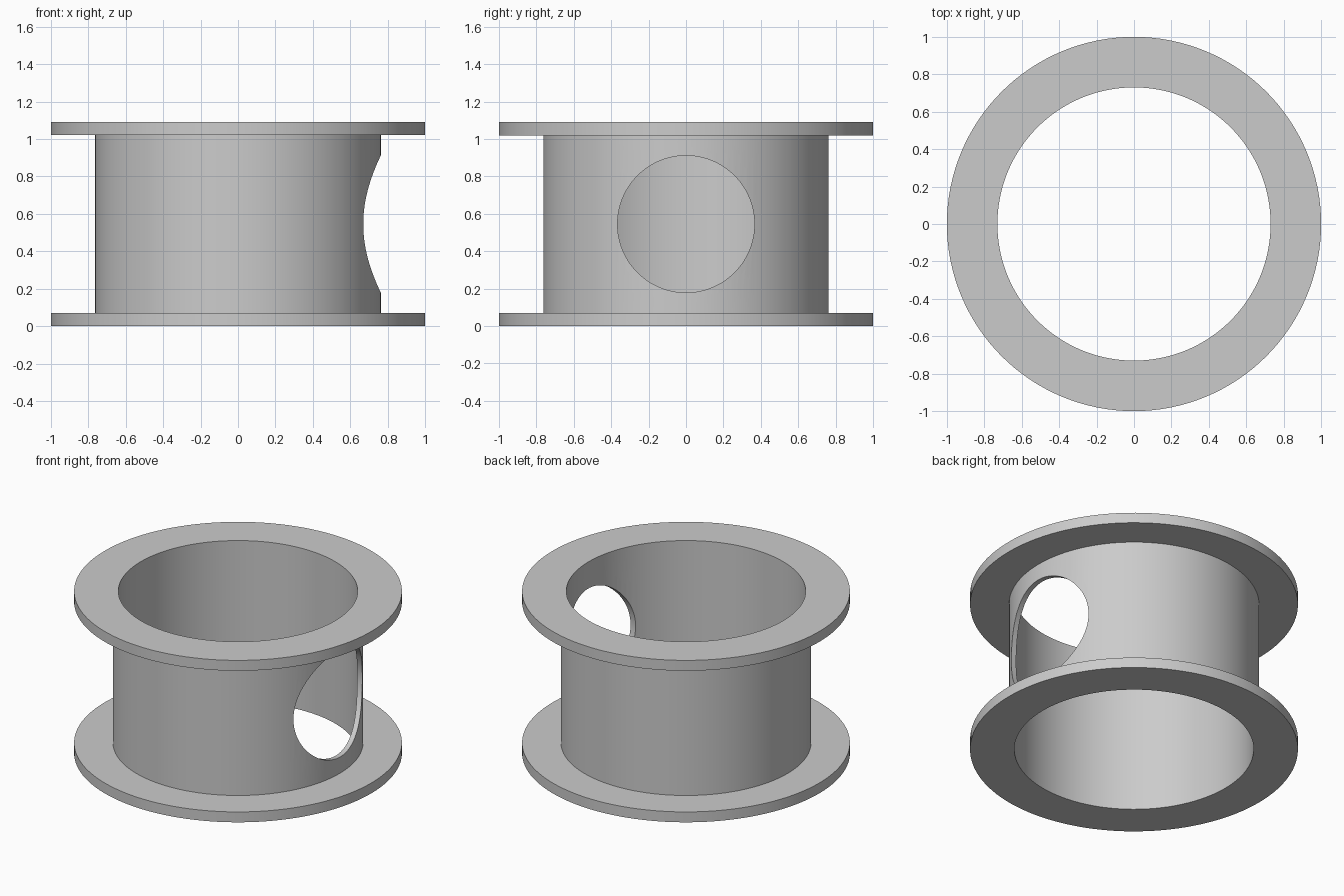
import bpy
import bmesh
from math import pi, radians
from mathutils import Matrix, Vector

SEGMENTS = 128
HEIGHT = 1.09
FLANGE = 0.07
R_BORE, R_BARREL, R_FLANGE = 0.73, 0.763, 1.0
R_PORT = 0.366

if "Cube" in bpy.data.objects:
    bpy.data.objects.remove(bpy.data.objects["Cube"], do_unlink=True)

grey = bpy.data.materials.new("light grey")
grey.use_nodes = True
colour = (0.6, 0.6, 0.6, 1)
grey.diffuse_color = colour
grey.node_tree.nodes["Principled BSDF"].inputs["Base Color"].default_value = colour


def add_object(name, bm):
    bmesh.ops.recalc_face_normals(bm, faces=bm.faces)
    mesh = bpy.data.meshes.new(name)
    bm.to_mesh(mesh)
    bm.free()
    mesh.materials.append(grey)
    obj = bpy.data.objects.new(name, mesh)
    bpy.context.collection.objects.link(obj)
    return obj


def lathe(name, profile):
    """Spin a closed (radius, height) profile around z."""
    bm = bmesh.new()
    verts = [bm.verts.new((r, 0, z)) for r, z in profile]
    edges = [bm.edges.new((v, verts[i - 1])) for i, v in enumerate(verts)]
    bmesh.ops.spin(bm, geom=verts + edges, cent=(0, 0, 0), axis=(0, 0, 1),
                   angle=2 * pi, steps=SEGMENTS, use_merge=True)
    bmesh.ops.remove_doubles(bm, verts=bm.verts, dist=1e-5)
    return add_object(name, bm)


# Hollow barrel with a flange at each end
spool = lathe("flanged_barrel", [
    (R_BORE, 0), (R_FLANGE, 0), (R_FLANGE, FLANGE), (R_BARREL, FLANGE),
    (R_BARREL, HEIGHT - FLANGE), (R_FLANGE, HEIGHT - FLANGE),
    (R_FLANGE, HEIGHT), (R_BORE, HEIGHT)])

# Round port through the left wall only
bm = bmesh.new()
place = Matrix.Translation(Vector((0.7, 0, HEIGHT / 2))) @ Matrix.Rotation(pi / 2, 4, "Y")
bmesh.ops.create_cone(bm, cap_ends=True, segments=SEGMENTS, radius1=R_PORT,
                      radius2=R_PORT, depth=1, matrix=place)
cutter = add_object("port_cutter", bm)
cutter.hide_render = True

cut = spool.modifiers.new("port", "BOOLEAN")
cut.operation = "DIFFERENCE"
cut.solver = "EXACT"
cut.object = cutter

bpy.ops.object.select_all(action="DESELECT")
bpy.context.view_layer.objects.active = spool
spool.select_set(True)
bpy.ops.object.modifier_apply(modifier=cut.name)
bpy.data.objects.remove(cutter, do_unlink=True)
bpy.ops.object.shade_smooth_by_angle(angle=radians(30))
